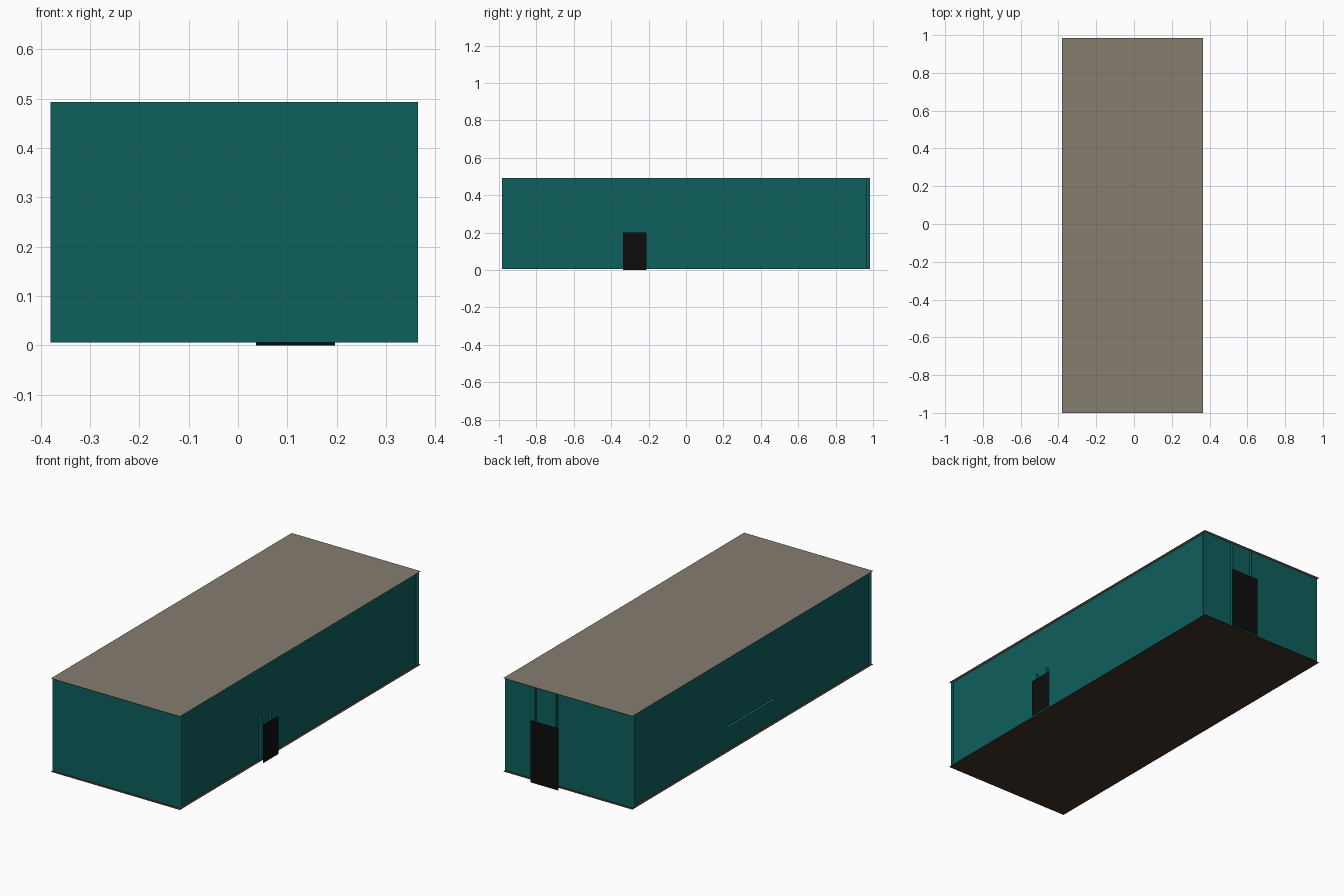
import bpy
import bmesh

cube = bpy.data.objects.get("Cube")
if cube:
    bpy.data.objects.remove(cube, do_unlink=True)


def material(name, color):
    mat = bpy.data.materials.new(name)
    mat.use_nodes = True
    mat.diffuse_color = (*color, 1)
    bsdf = next(n for n in mat.node_tree.nodes if n.type == 'BSDF_PRINCIPLED')
    bsdf.inputs["Base Color"].default_value = (*color, 1)
    bsdf.inputs["Roughness"].default_value = 0.8
    return mat


teal = material("teal_wall", (0.0045, 0.115, 0.11))
taupe = material("taupe_roof", (0.24, 0.205, 0.16))
brown = material("brown_floor", (0.055, 0.032, 0.02))
black = material("black_door", (0.004, 0.004, 0.004))


def panel(name, mat, axis, at, u, v, flip=False):
    """Flat rectangle across an axis; u and v are ranges on the other two axes."""
    bm = bmesh.new()
    corners = [(u[0], v[0]), (u[1], v[0]), (u[1], v[1]), (u[0], v[1])]
    verts = []
    for a, b in corners:
        co = [a, b]
        co.insert("xyz".index(axis), at)
        verts.append(bm.verts.new(co))
    face = bm.faces.new(verts)
    face.normal_update()
    # Face along the positive axis unless flipped
    if (face.normal["xyz".index(axis)] < 0) != flip:
        face.normal_flip()
    mesh = bpy.data.meshes.new(name)
    bm.to_mesh(mesh)
    bm.free()
    mesh.materials.append(mat)
    obj = bpy.data.objects.new(name, mesh)
    bpy.context.collection.objects.link(obj)
    return obj


BASE, TOP = 0.006, 0.493
LEFT, RIGHT = -0.38, 0.365
FRONT, BACK = -1.0, 0.985
INSET = 0.016
HEIGHT = (BASE, TOP)

# Roof and floor overhang the walls slightly
panel("roof", taupe, "z", TOP, (LEFT, RIGHT), (FRONT, BACK))
panel("floor", brown, "z", BASE, (LEFT, RIGHT), (FRONT, BACK), flip=True)

# Outer walls
wall_y = (FRONT + INSET, BACK - INSET)
panel("front_wall", teal, "y", wall_y[0], (LEFT, RIGHT), HEIGHT, flip=True)
panel("back_wall", teal, "y", wall_y[1], (LEFT, RIGHT), HEIGHT)
panel("door_side_wall", teal, "x", RIGHT - INSET, wall_y, HEIGHT)
panel("window_side_wall", teal, "x", LEFT + INSET, wall_y, HEIGHT, flip=True)

# Thin door jambs standing out from the walls
for i, x in enumerate((0.06, 0.183)):
    panel(f"back_door_jamb_{i + 1}", teal, "x", x,
          (BACK - INSET, BACK), HEIGHT, flip=i == 0)
for i, y in enumerate((-0.325, -0.245)):
    panel(f"side_door_jamb_{i + 1}", teal, "y", y,
          (RIGHT - INSET, RIGHT), (BASE, 0.245), flip=i == 0)

# Narrow window ledge
panel("window_ledge", teal, "z", 0.13, (LEFT, LEFT + INSET), (-0.2, 0.2))

# Doors hang just clear of the walls
panel("back_door", black, "y", 1.0, (0.036, 0.197), (0, 0.325))
panel("side_door", black, "x", 0.38, (-0.338, -0.21), (0, 0.2))
